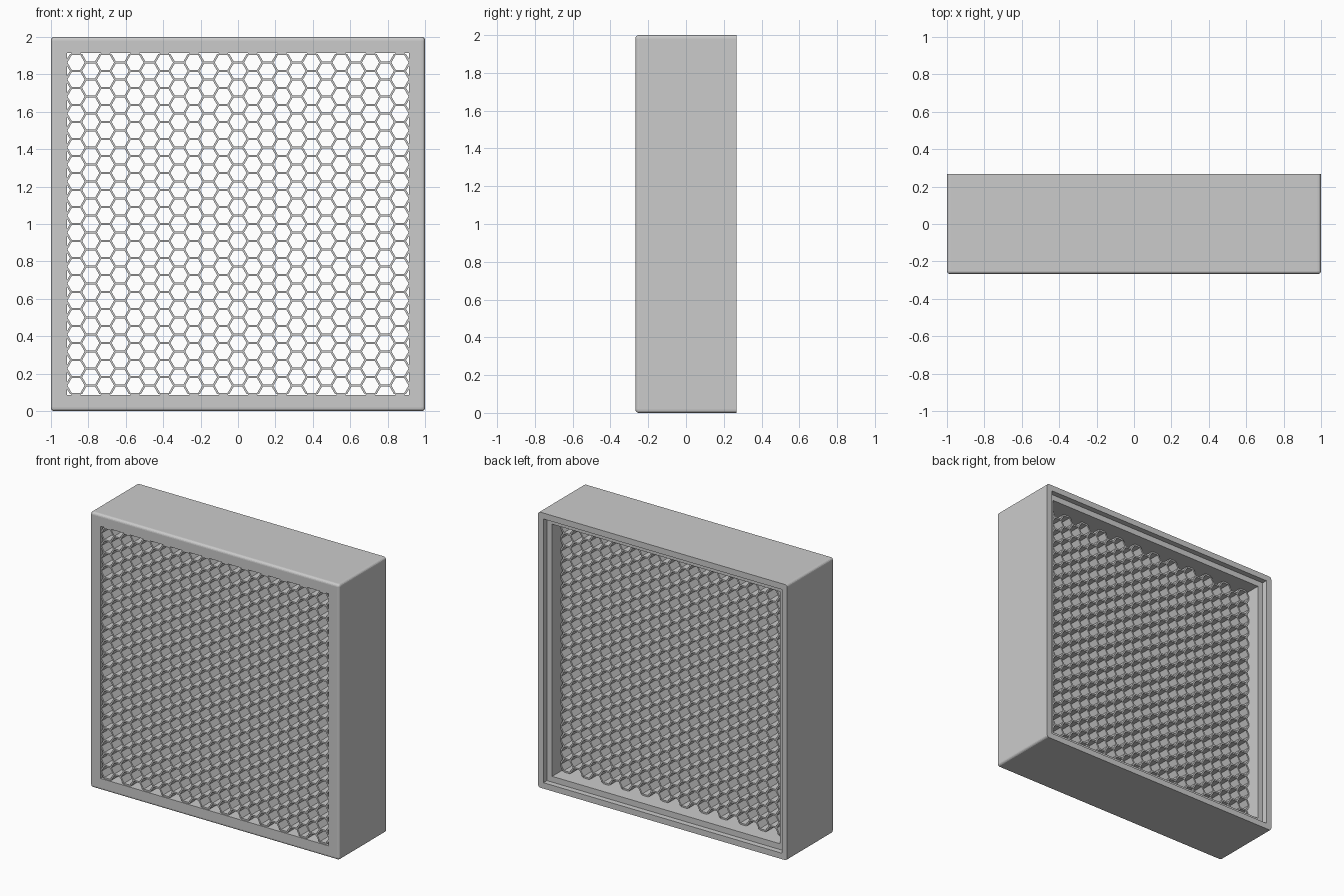
import bpy, bmesh
from math import cos, sin, pi, sqrt
from mathutils import Vector

if "Cube" in bpy.data.objects:
    bpy.data.objects.remove(bpy.data.objects["Cube"], do_unlink=True)

grey = bpy.data.materials.new("light grey")
grey.use_nodes = True
colour = (0.6, 0.6, 0.6, 1)
grey.diffuse_color = colour
grey.node_tree.nodes["Principled BSDF"].inputs["Base Color"].default_value = colour

FRONT, BACK, MID = -0.268, 0.268, 1.0
GRILLE_FRONT, GRILLE_BACK = FRONT + 0.006, 0.13


def finish(bm, name):
    bmesh.ops.recalc_face_normals(bm, faces=bm.faces)
    mesh = bpy.data.meshes.new(name)
    bm.to_mesh(mesh)
    bm.free()
    mesh.materials.append(grey)
    obj = bpy.data.objects.new(name, mesh)
    bpy.context.collection.objects.link(obj)
    return obj


# Square housing: a wall profile (half size, depth) swept round four corners
profile = [(1, FRONT), (1, BACK), (0.957, BACK), (0.957, BACK - 0.04),
           (0.915, BACK - 0.04), (0.915, FRONT)]
bm = bmesh.new()
corners = [(-1, -1), (1, -1), (1, 1), (-1, 1)]
rings = [[bm.verts.new((sx * h, y, MID + sz * h)) for sx, sz in corners]
         for h, y in profile]
for a, b in zip(rings, rings[1:] + rings[:1]):
    for i in range(4):
        j = (i + 1) % 4
        bm.faces.new((a[i], a[j], b[j], b[i]))

# Soft outer edges, except round the back
outer = set(rings[0] + rings[1])
soft = [e for e in bm.edges if set(e.verts) <= outer
        and any(v in rings[0] for v in e.verts)]
bmesh.ops.bevel(bm, geom=soft, offset=0.018, segments=4, profile=0.5,
                affect='EDGES')
finish(bm, "housing")

# Honeycomb grille: hexagon sheet, inset to walls, then extruded
PITCH, HALF_WALL = 1 / 11, 0.0055
STEP, RADIUS = PITCH * sqrt(3) / 2, PITCH / sqrt(3)
hexagon = [RADIUS * Vector((cos(k * pi / 3), 0, sin(k * pi / 3))) for k in range(6)]
bm = bmesh.new()
cells = []
for col in range(-12, 13):
    odd = col % 2
    for row in range(-11, 11):
        c = Vector((col * STEP, GRILLE_FRONT, MID + (row + odd / 2) * PITCH))
        if abs(col) <= 11 and -9 - odd <= row <= 9:
            cells.append(c)
        bm.faces.new([bm.verts.new(c + corner) for corner in hexagon])
bmesh.ops.remove_doubles(bm, verts=bm.verts, dist=0.001)
bmesh.ops.inset_individual(bm, faces=bm.faces[:], thickness=HALF_WALL,
                           use_even_offset=True)


# Keep only the walls that surround a grille cell
def is_wall(face):
    centre = face.calc_center_median()
    return len(face.verts) == 4 and any(
        (centre - c).length < PITCH / 2 + HALF_WALL for c in cells)


bmesh.ops.delete(bm, geom=[f for f in bm.faces if not is_wall(f)], context='FACES')
grown = bmesh.ops.extrude_face_region(bm, geom=bm.faces[:], use_keep_orig=True)
bmesh.ops.translate(bm, vec=(0, GRILLE_BACK - GRILLE_FRONT, 0),
                    verts=[g for g in grown["geom"] if isinstance(g, bmesh.types.BMVert)])
finish(bm, "honeycomb_grille")
